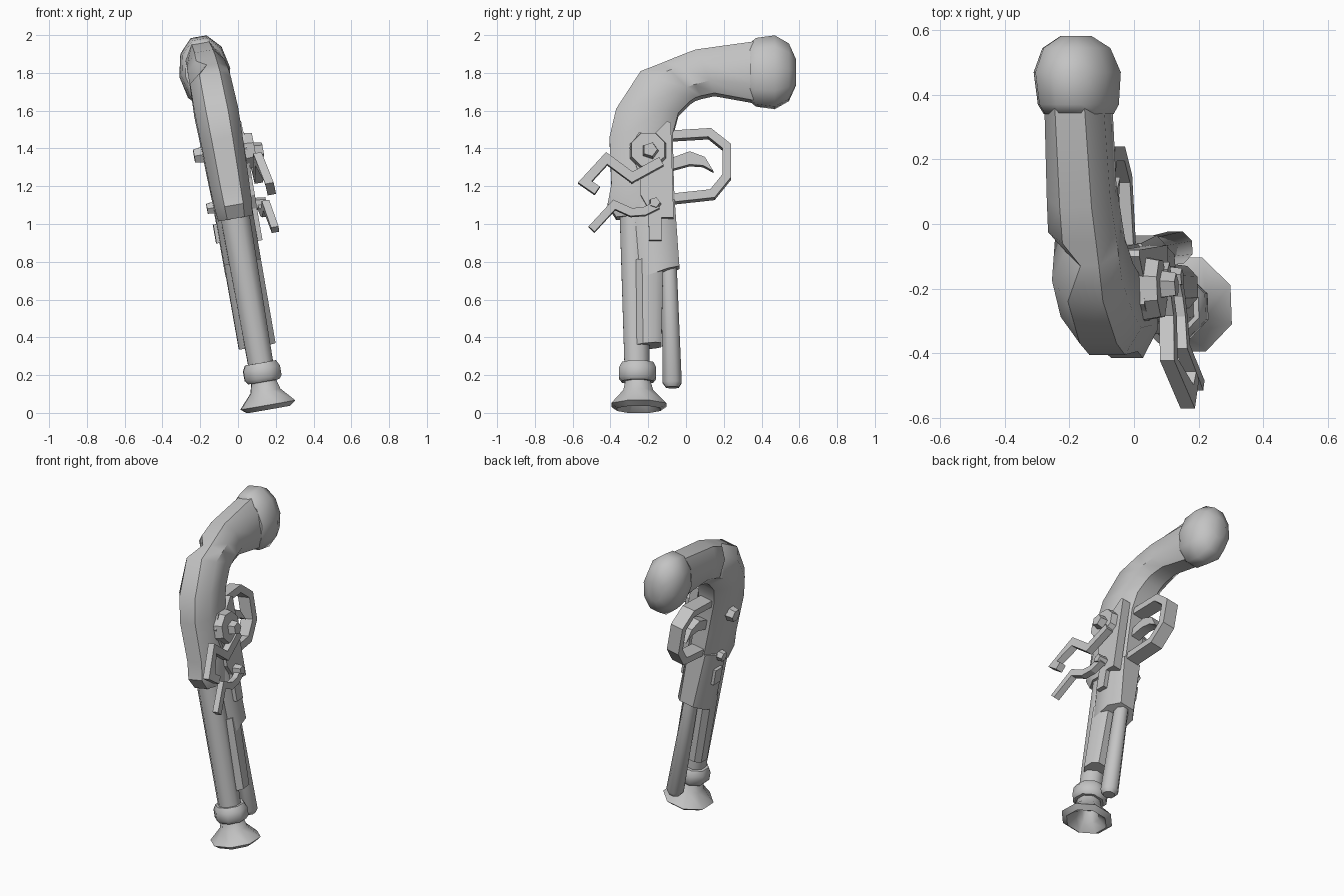
import bpy, bmesh, math
from mathutils import Vector

if "Cube" in bpy.data.objects:
    bpy.data.objects.remove(bpy.data.objects["Cube"])

LEAN = math.radians(9.93)
S, C, T = math.sin(LEAN), math.cos(LEAN), math.tan(LEAN)

grey = bpy.data.materials.new("plain_grey")
grey.diffuse_color = (0.55, 0.55, 0.55, 1)
grey.use_nodes = True
grey.node_tree.nodes["Principled BSDF"].inputs["Base Color"].default_value = grey.diffuse_color


def place(u, y, z):
    """Leaning frame: u is sideways, y is depth, z is height on the lean axis."""
    return (0.165 + C * u - T * z - 0.035 * (y + 0.25), y, z + S * u)


def finish(name, bm, angle=40):
    bmesh.ops.recalc_face_normals(bm, faces=bm.faces)
    mesh = bpy.data.meshes.new(name)
    bm.to_mesh(mesh)
    bm.free()
    mesh.materials.append(grey)
    obj = bpy.data.objects.new(name, mesh)
    bpy.context.collection.objects.link(obj)
    bpy.ops.object.select_all(action='DESELECT')
    obj.select_set(True)
    bpy.context.view_layer.objects.active = obj
    bpy.ops.object.shade_smooth_by_angle(angle=math.radians(angle))
    return obj


def loft(name, rings, angle=40):
    """Skin a list of equal rings of (u, y, z) points and cap both ends."""
    bm = bmesh.new()
    loops = [[bm.verts.new(place(*p)) for p in r] for r in rings]
    n = len(loops[0])
    for a, b in zip(loops, loops[1:]):
        for i in range(n):
            j = (i + 1) % n
            bm.faces.new((a[i], a[j], b[j], b[i]))
    bm.faces.new(loops[0])
    bm.faces.new(loops[-1])
    return finish(name, bm, angle)


def section(front, back, hw, cu=0.5, cy=0.25, notch=0.0):
    """Chamfered eight-sided section between a front and a back point."""
    out = []
    for u, t in ((cu, 0), (1, cy), (1, 1 - cy), (cu, 1),
                 (-cu, 1), (-1, 1 - cy), (-1, cy), (-cu, 0)):
        y = front[0] + (back[0] - front[0]) * t
        z = front[1] + (back[1] - front[1]) * t
        out.append((u * hw + (notch if u < 0 and t < 0.5 else 0), y, z))
    return out


def turned(name, profile, n=8, angle=50):
    """Round part along the lean axis: profile of (y centre, height, radius)."""
    rings = []
    for yc, z, r in profile:
        rings.append([(r * math.cos(2 * math.pi * (i + .5) / n) / math.cos(math.pi / n) * .97,
                       yc + r * math.sin(2 * math.pi * (i + .5) / n) / math.cos(math.pi / n) * .97, z)
                      for i in range(n)])
    return loft(name, rings, angle)


def prism(name, pts, u0, u1, inset=1.0):
    """Side outline of (y, z) points extruded sideways from u0 to u1."""
    dz = S * (u0 + u1) / 2
    cy = sum(p[0] for p in pts) / len(pts)
    cz = sum(p[1] for p in pts) / len(pts)
    return loft(name, [[(u0, y, z - dz) for y, z in pts],
                       [(u1, cy + (y - cy) * inset, cz + (z - cz) * inset - dz) for y, z in pts]], 20)


def ngon(y, z, r, n, turn=0.0):
    return [(y + r * math.cos(turn + 2 * math.pi * i / n),
             z + r * math.sin(turn + 2 * math.pi * i / n)) for i in range(n)]


def strip(name, path, width, thick):
    """Flat bar following (u, y, z) points, with mitred corners."""
    rings = []
    for i, (u, y, z) in enumerate(path):
        p = Vector((y, z))
        d0 = (p - Vector(path[i - 1][1:])).normalized() if i else None
        d1 = (Vector(path[i + 1][1:]) - p).normalized() if i < len(path) - 1 else None
        d0, d1 = d0 or d1, d1 or d0
        n0, n1 = Vector((-d0.y, d0.x)), Vector((-d1.y, d1.x))
        m = (n0 + n1).normalized()
        m *= width / 2 / max(0.5, m.dot(n0))
        rings.append([(u + a * thick / 2, y + b * m.x, z + b * m.y - S * u)
                      for a, b in ((1, 1), (1, -1), (-1, -1), (-1, 1))])
    return loft(name, rings, 20)


# Curved stock and grip, with a notch on the upper left
loft("grip", [
    section((-0.37, 1.03), (-0.06, 1.03), .092),
    section((-0.415, 1.10), (-0.06, 1.10), .100),
    section((-0.395, 1.20), (-0.065, 1.25), .105),
    section((-0.405, 1.45), (-0.07, 1.47), .112),
    section((-0.37, 1.60), (-0.04, 1.58), .116),
    section((-0.24, 1.80), (0.02, 1.64), .110),
    section((-0.13, 1.843), (0.05, 1.66), .108, notch=.05),
    section((-0.06, 1.872), (0.08, 1.67), .106),
    section((0.05, 1.915), (0.15, 1.685), .100),
    section((0.37, 1.96), (0.37, 1.645), .093)])

# Rounded butt cap
rings = []
for y, k in ((.34, .80), (.37, .93), (.47, 1.0), (.545, .78), (.582, .36)):
    rings.append([(.137 * k * math.cos(math.pi * i / 5), y,
                   1.803 + .198 * k * math.sin(math.pi * i / 5)) for i in range(10)])
loft("butt_cap", rings, 55)

# Fore stock behind the barrel
loft("fore_stock_upper", [
    section((-0.30, 1.12), (-0.06, 1.12), .100, cu=.6),
    section((-0.27, 0.69), (-0.035, 0.77), .098, cu=.5)])
loft("fore_stock_lower", [
    section((-0.27, 0.80), (-0.12, 0.80), .098, cu=.7),
    section((-0.26, 0.35), (-0.13, 0.36), .098, cu=.7)])

# Barrel, collar and hollow flared muzzle
turned("barrel", [(-.275, 1.10, .08), (-.258, .16, .067)])
turned("muzzle_collar", [(-.256, .265, .085), (-.256, .235, .101),
                         (-.256, .185, .101), (-.256, .165, .085)])
turned("muzzle", [(-.255, .18, .064), (-.253, .115, .082), (-.25, .042, .150),
                  (-.25, .018, .118), (-.25, .06, .07), (-.25, .13, .045)])

# Ramrod under the barrel
turned("ramrod", [(-.09, .78, .042), (-.073, .16, .052), (-.072, .135, .035)])

# Lock plate on the right with its bolts
prism("lock_plate", [(-.30, 1.40), (-.25, 1.48), (-.17, 1.47), (-.10, 1.54), (-.08, 1.53),
                     (-.065, 1.03), (-.13, 1.03), (-.13, .91), (-.195, .91),
                     (-.20, 1.08), (-.24, 1.15), (-.24, 1.24)], .07, .125)
prism("hammer_base", ngon(-.20, 1.39, .105, 8, .39), .11, .165, .9)
prism("hammer_bolt", ngon(-.19, 1.39, .048, 5), .15, .21, .8)
prism("lever_bolt", ngon(-.165, 1.11, .035, 5), .12, .18, .8)

# Hammer and lower lever
strip("hammer", [(.155, -.13, 1.33), (.155, -.285, 1.245), (.17, -.42, 1.345),
                 (.20, -.535, 1.22), (.205, -.47, 1.175)], .048, .045)
strip("lower_lever", [(.15, -.15, 1.10), (.155, -.22, 1.065), (.16, -.29, 1.06),
                      (.17, -.38, 1.10), (.19, -.50, .97)], .042, .04)

# Bolts and small plate on the left
prism("left_bolt_large", ngon(-.19, 1.365, .05, 6), -.09, -.155, .8)
prism("left_bolt_small", ngon(-.165, 1.085, .038, 6), -.08, -.135, .8)
prism("left_plate", [(-.195, .90), (-.12, .90), (-.12, 1.0), (-.195, 1.0)], -.08, -.118)

# Trigger guard and trigger
strip("trigger_guard", [(0, -.09, 1.465), (0, .125, 1.478), (0, .217, 1.405), (0, .217, 1.25),
                        (0, .14, 1.155), (0, -.09, 1.13)], .045, .085)
prism("trigger", [(-.09, 1.34), (.02, 1.38), (.10, 1.35), (.145, 1.275),
                  (.09, 1.305), (.02, 1.31), (-.09, 1.28)], -.03, .03)
